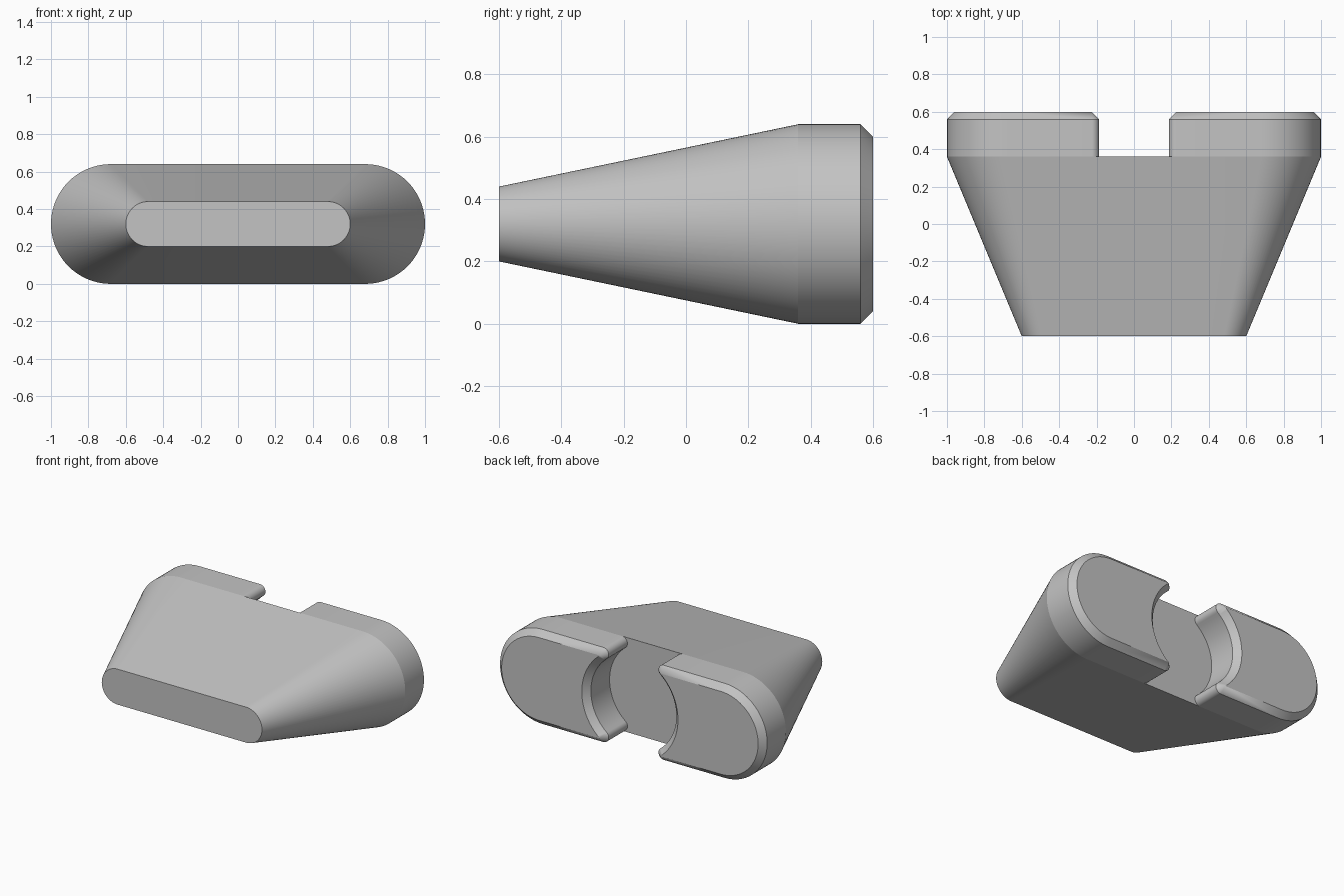
import bpy, bmesh
from math import radians, cos, sin, atan2, degrees, sqrt

cube = bpy.data.objects.get("Cube")
if cube:
    bpy.data.objects.remove(cube)

MID = 0.32        # height of the centre line, also the back half height
LIP = 0.04        # lip radius and chamfer size
NOTCH = 0.32      # radius of the round notch
LIP_Z = MID - LIP
LIP_X = sqrt((NOTCH + LIP) ** 2 - LIP_Z ** 2)
FRONT, STEP, CHAMFER, BACK = -0.6, 0.36, 0.56, 0.6


def arc(cx, cz, r, start, end, n):
    angles = [radians(start + (end - start) * i / n) for i in range(n + 1)]
    return [(cx + r * cos(a), cz + r * sin(a)) for a in angles]


def outer(cx, r):
    """Right rounded end, top to bottom."""
    return arc(cx, 0, r, 90, -90, 40)


def inner(d):
    """Notch side with rounded lips, top to bottom, inset by d."""
    a = degrees(atan2(LIP_Z, LIP_X))
    lip = arc(LIP_X, LIP_Z, LIP - d, 90, 180 + a, 20)
    hollow = arc(0, 0, NOTCH + d, a, -a, 32)
    return lip + hollow[1:-1] + [(x, -z) for x, z in reversed(lip)]


def flip(points):
    return [(-x, z) for x, z in points]


def body_ring(cx, r):
    """Full stadium outline with extra points where the lips begin."""
    right = [(LIP_X, r)] + outer(cx, r) + [(LIP_X, -r)]
    return right + flip(reversed(right))


def lobe_ring(d):
    return outer(0.68, MID - d) + list(reversed(inner(d)))


bm = bmesh.new()


def ring(points, y):
    return [bm.verts.new((x, y, z + MID)) for x, z in points]


def bridge(a, b):
    n = len(a)
    for i in range(n):
        j = (i + 1) % n
        bm.faces.new((a[i], a[j], b[j], b[i]))


# Tapered body with its flat nose
nose = ring(body_ring(0.48, 0.12), FRONT)
bridge(nose, ring(body_ring(0.68, MID), STEP))
bm.faces.new(nose)

# Floor of the notch
bm.faces.new(ring(inner(0) + flip(reversed(inner(0))), STEP))

# Two chamfered lobes either side of the notch
for side in (list, flip):
    base = ring(side(lobe_ring(0)), STEP)
    rim = ring(side(lobe_ring(0)), CHAMFER)
    cap = ring(side(lobe_ring(LIP)), BACK)
    bridge(base, rim)
    bridge(rim, cap)
    bm.faces.new(cap)

bmesh.ops.remove_doubles(bm, verts=bm.verts[:], dist=0.0002)
bmesh.ops.recalc_face_normals(bm, faces=bm.faces[:])
mesh = bpy.data.meshes.new("notched_wedge")
bm.to_mesh(mesh)
bm.free()

# Plain grey finish
grey = bpy.data.materials.new("grey")
grey.use_nodes = True
colour = (0.55, 0.55, 0.55, 1)
grey.diffuse_color = colour
grey.node_tree.nodes["Principled BSDF"].inputs["Base Color"].default_value = colour
mesh.materials.append(grey)

wedge = bpy.data.objects.new("notched_wedge", mesh)
bpy.context.collection.objects.link(wedge)
bpy.ops.object.select_all(action="DESELECT")
wedge.select_set(True)
bpy.context.view_layer.objects.active = wedge
bpy.ops.object.shade_smooth_by_angle(angle=radians(10))
